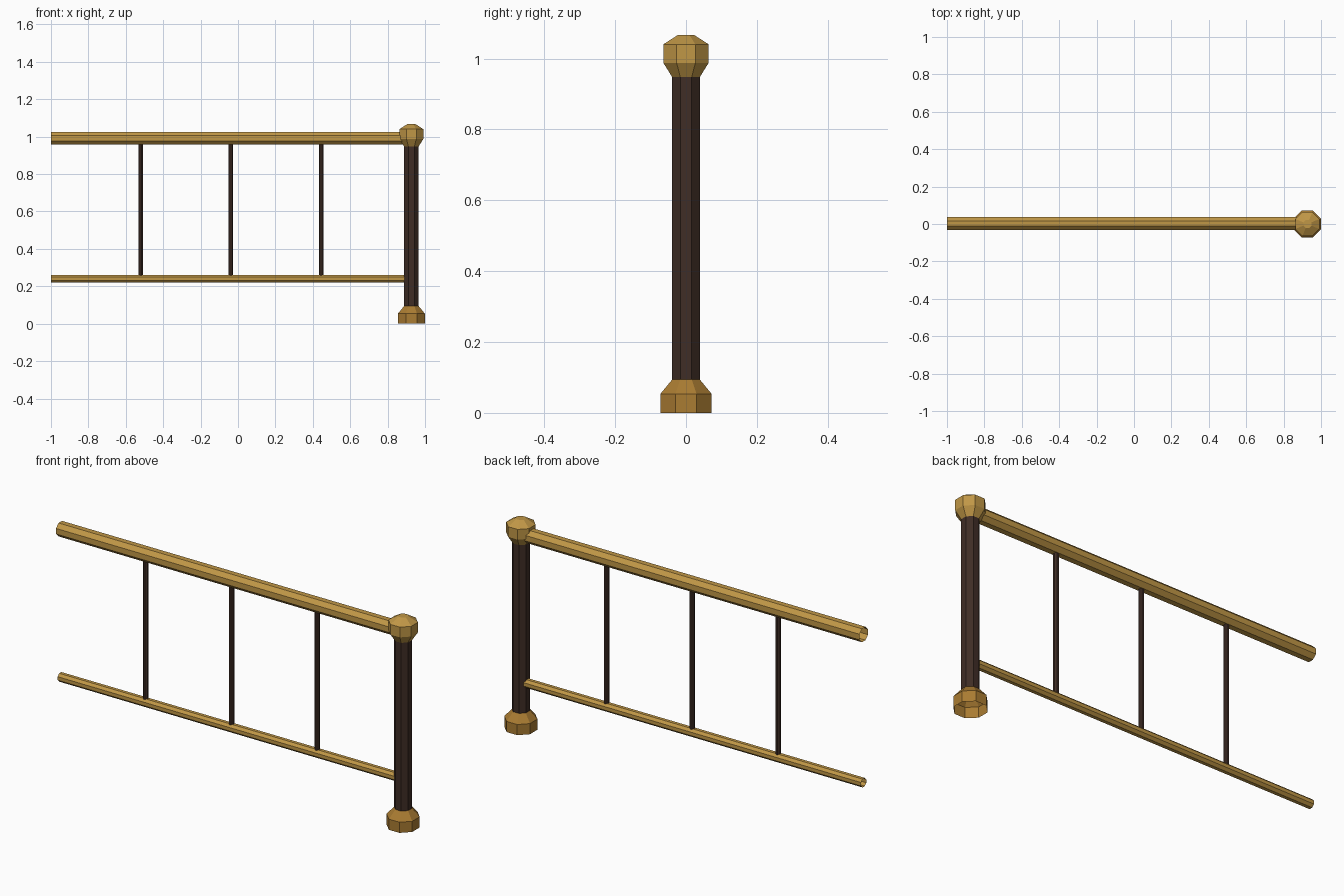
import bpy, bmesh, math
from mathutils import Matrix, Vector

cube = bpy.data.objects.get("Cube")
if cube:
    bpy.data.objects.remove(cube, do_unlink=True)


def material(name, rgb):
    mat = bpy.data.materials.new(name)
    mat.use_nodes = True
    color = (*rgb, 1)
    mat.diffuse_color = color
    mat.node_tree.nodes["Principled BSDF"].inputs["Base Color"].default_value = color
    return mat


brass = material("brass", (0.53, 0.31, 0.062))
aged_brass = material("aged brass", (0.40, 0.20, 0.032))
dark_wood = material("dark wood", (0.050, 0.026, 0.019))


def lathe(name, profile, mat, location, axis="Z", cap_top=False, sides=8):
    """Faceted open tube; radii are measured to the flats."""
    bm = bmesh.new()
    rings = []
    for apothem, height in profile:
        r = apothem / math.cos(math.pi / sides)
        angles = [(i + 0.5) * math.tau / sides for i in range(sides)]
        rings.append([bm.verts.new((r * math.cos(a), r * math.sin(a), height)) for a in angles])
    for low, high in zip(rings, rings[1:]):
        for i in range(sides):
            j = (i + 1) % sides
            bm.faces.new((low[i], low[j], high[j], high[i]))
    if cap_top:
        bm.faces.new(rings[-1])
    if axis == "X":
        bm.transform(Matrix.Rotation(math.pi / 2, 4, "Y"))
    bm.transform(Matrix.Translation(Vector(location)))
    mesh = bpy.data.meshes.new(name)
    bm.to_mesh(mesh)
    bm.free()
    mesh.materials.append(mat)
    obj = bpy.data.objects.new(name, mesh)
    bpy.context.collection.objects.link(obj)
    return obj


# Newel post with its foot and finial
post_x = 0.927
post = (post_x, 0, 0)
lathe("post_foot", [(0.072, 0), (0.072, 0.054), (0.039, 0.094)], aged_brass, post)
lathe("post_shaft", [(0.039, 0.09), (0.039, 0.95)], dark_wood, post)
lathe("post_finial", [(0.038, 0.946), (0.064, 0.988), (0.064, 1.04), (0.022, 1.067)],
      brass, post, cap_top=True)

# Open-ended horizontal rails
rail_length = 1 + post_x - 0.03
for name, radius, z in (("top_rail", 0.034, 0.992), ("bottom_rail", 0.021, 0.24)):
    lathe(name, [(radius, 0), (radius, rail_length)], brass, (-1, 0.003, z), axis="X")

# Evenly spaced balusters
for i in range(3):
    lathe(f"baluster_{i + 1}", [(0.012, 0.25), (0.012, 0.97)], dark_wood,
          (-0.52 + i * 0.482, 0.003, 0))
